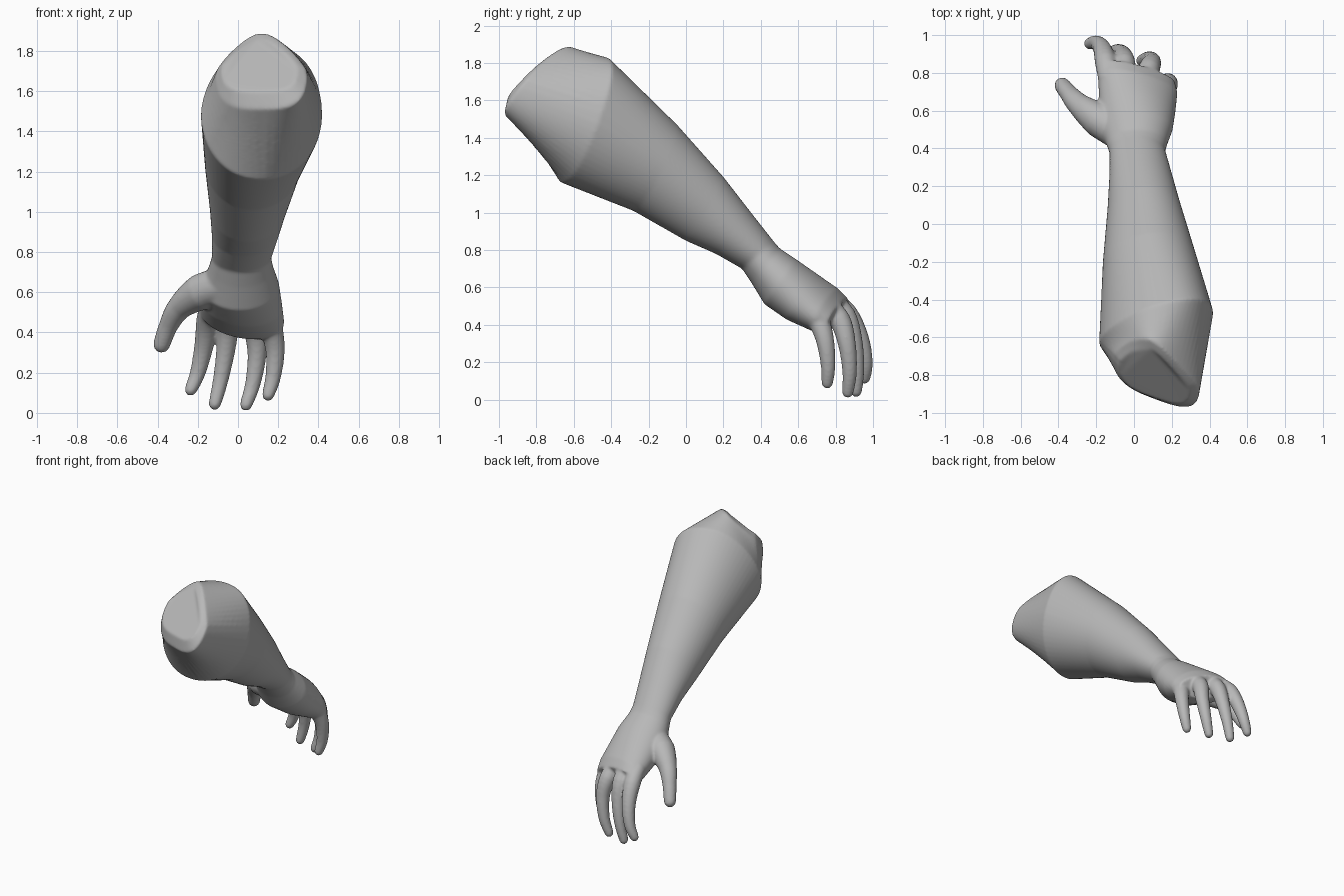
import bpy, bmesh, math
from mathutils import Vector

if "Cube" in bpy.data.objects:
    bpy.data.objects.remove(bpy.data.objects["Cube"])

grey = bpy.data.materials.new("plain grey")
grey.diffuse_color = (0.48, 0.48, 0.48, 1)
grey.use_nodes = True
grey.node_tree.nodes["Principled BSDF"].inputs["Base Color"].default_value = grey.diffuse_color


def skin(bm, rings):
    """Bridge a list of point rings and cap both ends."""
    loops = [[bm.verts.new(p) for p in ring] for ring in rings]
    n = len(loops[0])
    faces = []
    for a, b in zip(loops, loops[1:]):
        for i in range(n):
            j = (i + 1) % n
            faces.append(bm.faces.new((a[i], a[j], b[j], b[i])))
    faces.append(bm.faces.new(loops[0]))
    faces.append(bm.faces.new(loops[-1]))
    bmesh.ops.recalc_face_normals(bm, faces=faces)


def section(top, bottom, x0, x1, skew_y=0, skew_z=0, taper=0, square=1, shoulder=1, n=56):
    """Cross-section from its top and bottom (y, z) points and its x range.
    taper narrows the top; square and shoulder fill out the bottom and upper right."""
    cx, w = (x0 + x1) / 2, (x1 - x0) / 2
    pts = []
    for i in range(n):
        a = math.tau * (i + 0.5) / n
        c, s = math.cos(a), math.sin(a)
        e = square if s < 0 else (shoulder if c > 0 else 1)
        c = math.copysign(abs(c) ** e, c)
        s = math.copysign(abs(s) ** e, s)
        k = (s + 1) / 2
        pts.append((cx + w * c * (1 - taper * max(s, 0)),
                    bottom[0] + (top[0] - bottom[0]) * k + skew_y * c,
                    bottom[1] + (top[1] - bottom[1]) * k + skew_z * c))
    return pts


def tube(bm, path, radii, n=20):
    """Tapered round limb with a domed tip."""
    p = [Vector(q) for q in path]
    fine = []
    for i in range(len(p) - 1):
        a, b, c, d = p[max(i - 1, 0)], p[i], p[i + 1], p[min(i + 2, len(p) - 1)]
        for t in (0, 0.25, 0.5, 0.75):
            q = 0.5 * (2 * b + (c - a) * t + (2 * a - 5 * b + 4 * c - d) * t * t
                       + (3 * b - a - 3 * c + d) * t ** 3)
            fine.append((q, radii[i] * (1 - t) + radii[i + 1] * t))
    fine.append((p[-1], radii[-1]))
    tip = (p[-1] - p[-2]).normalized()
    for a in (0.5, 1.0, 1.35):
        fine.append((p[-1] + tip * radii[-1] * math.sin(a), radii[-1] * math.cos(a)))
    rings = []
    for i, (q, r) in enumerate(fine):
        d = (fine[min(i + 1, len(fine) - 1)][0] - fine[max(i - 1, 0)][0]).normalized()
        u = d.cross(Vector((0.3, 1, 0.3))).normalized()
        v = d.cross(u)
        rings.append([q + r * (u * math.cos(math.tau * k / n) + v * math.sin(math.tau * k / n))
                      for k in range(n)])
    skin(bm, rings)


bm = bmesh.new()

# Forearm from the cut elbow end, through the wrist, to the end of the palm
skin(bm, [
    section((-0.67, 1.86), (-0.92, 1.60), -0.08, 0.295, -0.065, 0, 0.5, 0.6),
    section((-0.63, 1.89), (-0.93, 1.51), -0.11, 0.345, -0.085, 0, 0.45, 0.65),
    section((-0.43, 1.83), (-0.66, 1.16), -0.185, 0.42, 0.08, 0.0, 0.08, 0.95, 0.8),
    section((-0.05, 1.47), (-0.28, 1.01), -0.165, 0.315, 0.04),
    section((0.2, 1.19), (0.0, 0.85), -0.14, 0.24, 0.02),
    section((0.36, 0.985), (0.16, 0.78), -0.13, 0.2),
    section((0.47, 0.845), (0.30, 0.70), -0.13, 0.165),
    section((0.50, 0.81), (0.35, 0.625), -0.145, 0.175),
    section((0.59, 0.75), (0.42, 0.51), -0.18, 0.205),
    section((0.70, 0.67), (0.54, 0.43), -0.185, 0.22, -0.02, -0.02),
    section((0.80, 0.59), (0.69, 0.37), -0.19, 0.23, -0.05, -0.03),
    section((0.845, 0.53), (0.77, 0.375), -0.17, 0.215, -0.05, -0.04),
])

# Fingers, index to little
finger_radii = (0.058, 0.058, 0.048, 0.039, 0.031)
fingers = [
    [(-.13, .76, .54), (-.15, .86, .46), (-.17, .93, .33), (-.20, .96, .20), (-.235, .955, .115)],
    [(-.05, .75, .55), (-.05, .85, .45), (-.06, .895, .32), (-.085, .915, .17), (-.115, .91, .045)],
    [(.05, .72, .53), (.08, .82, .43), (.095, .86, .30), (.075, .875, .15), (.04, .865, .04)],
    [(.13, .64, .53), (.165, .71, .42), (.185, .745, .31), (.175, .76, .18), (.15, .755, .09)],
]
for path in fingers:
    tube(bm, path, finger_radii)

# Thumb
tube(bm, [(-.06, .47, .64), (-.185, .55, .60), (-.29, .63, .525), (-.345, .69, .435), (-.38, .735, .34)],
     (0.09, 0.092, 0.062, 0.048, 0.042))

mesh = bpy.data.meshes.new("forearm_and_hand")
bm.to_mesh(mesh)
bm.free()
mesh.materials.append(grey)
arm = bpy.data.objects.new("forearm_and_hand", mesh)
bpy.context.collection.objects.link(arm)

# Fuse all parts into one soft skin
remesh = arm.modifiers.new("fuse", 'REMESH')
remesh.mode = 'VOXEL'
remesh.voxel_size = 0.009
remesh.use_smooth_shade = True
smooth = arm.modifiers.new("blend", 'SMOOTH')
smooth.factor = 0.5
smooth.iterations = 8
